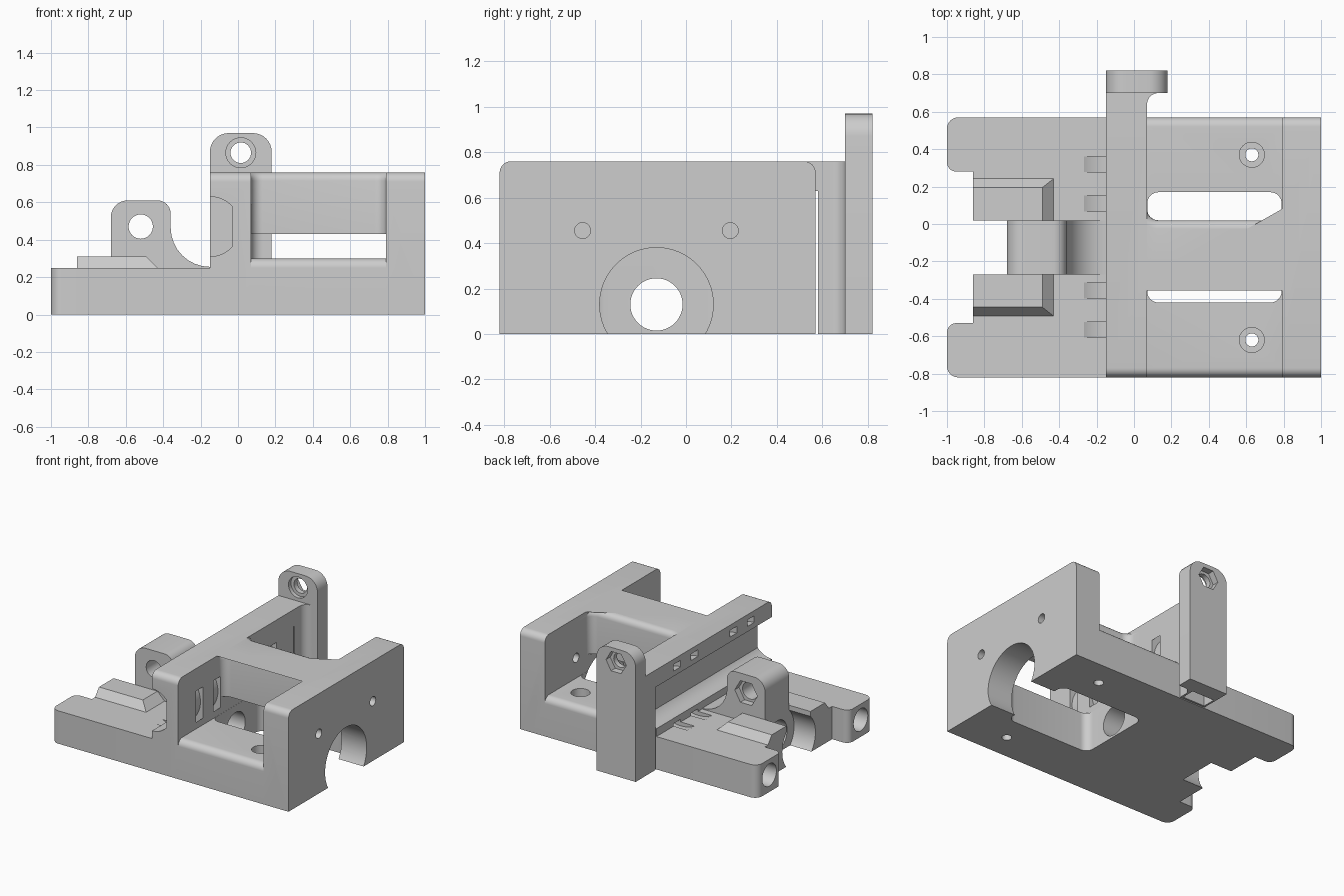
import bpy, bmesh, math
from mathutils import Vector

cube = bpy.data.objects.get("Cube")
if cube:
    bpy.data.objects.remove(cube, do_unlink=True)

grey = bpy.data.materials.new("plain grey")
grey.use_nodes = True
GREY = (0.61, 0.61, 0.61, 1)
grey.diffuse_color = GREY
grey.node_tree.nodes["Principled BSDF"].inputs["Base Color"].default_value = GREY

AXES = {"x": lambda u, v, w: (w, u, v),
        "y": lambda u, v, w: (u, w, v),
        "z": lambda u, v, w: (u, v, w)}


def outline(points, steps=8):
    """Closed 2D outline; a third value on a point rounds that corner."""
    out = []
    for i, p in enumerate(points):
        c = Vector((p[0], p[1], 0))
        if len(p) < 3:
            out.append(c)
            continue
        a, b, r = points[i - 1], points[(i + 1) % len(points)], p[2]
        da = (Vector((a[0], a[1], 0)) - c).normalized()
        db = (Vector((b[0], b[1], 0)) - c).normalized()
        half = da.angle(db) / 2
        mid = c + (da + db).normalized() * r / math.sin(half)
        v1 = (c + da * r / math.tan(half) - mid).normalized()
        v2 = (c + db * r / math.tan(half) - mid).normalized()
        out += [mid + v1.slerp(v2, k / steps) * r for k in range(steps + 1)]
    return out


def circle(u, v, r, sides=48):
    return [(u + r * math.cos(2 * math.pi * k / sides),
             v + r * math.sin(2 * math.pi * k / sides)) for k in range(sides)]


def rect(u0, u1, v0, v1, r=None):
    corners = [(u0, v0), (u1, v0), (u1, v1), (u0, v1)]
    return [(*c, r) for c in corners] if r else corners


def prism(name, axis, points, lo, hi, reshape=None):
    """Extrude an outline along an axis, with an optional mesh edit."""
    bm = bmesh.new()
    pts = outline(points)
    rings = [[bm.verts.new(AXES[axis](p.x, p.y, w)) for p in pts] for w in (lo, hi)]
    bm.faces.new(rings[0])
    bm.faces.new(rings[1])
    for i in range(len(pts)):
        bm.faces.new((rings[0][i - 1], rings[0][i], rings[1][i], rings[1][i - 1]))
    bmesh.ops.recalc_face_normals(bm, faces=bm.faces)
    if reshape:
        reshape(bm)
    mesh = bpy.data.meshes.new(name)
    bm.to_mesh(mesh)
    bm.free()
    mesh.materials.append(grey)
    ob = bpy.data.objects.new(name, mesh)
    bpy.context.collection.objects.link(ob)
    return ob


def combine(target, other, operation):
    """Apply a boolean at once and remove the other object."""
    mod = target.modifiers.new("combine", "BOOLEAN")
    mod.operation, mod.object, mod.solver = operation, other, "EXACT"
    bpy.context.view_layer.update()
    deps = bpy.context.evaluated_depsgraph_get()
    mesh = bpy.data.meshes.new_from_object(target.evaluated_get(deps))
    target.modifiers.clear()
    target.data = mesh
    bpy.data.objects.remove(other, do_unlink=True)


def add(*args, **kw):
    combine(body, prism("part", *args, **kw), "UNION")


def cut(*args, **kw):
    combine(body, prism("cutter", *args, **kw), "DIFFERENCE")


FRONT, BACK, MID = -0.82, 0.57, -0.125
SLOT_F, SLOT_B = -0.27, 0.02


def side_profile(height):
    return [(FRONT, 0), (BACK, 0), (BACK, height, 0.05), (FRONT, height, 0.05)]


# Floor and the two upright walls
body = prism("carriage_body", "x", side_profile(0.30), -0.05, 0.9)
add("x", side_profile(0.76), 0.79, 1.0)
add("x", side_profile(0.76), -0.15, 0.07)

# Left plate with stepped, slotted edge
add("z", [(0, FRONT), (0, BACK), (-1, BACK, 0.06), (-1, 0.28, 0.05), (-0.86, 0.28),
          (-0.86, SLOT_B), (-0.5, SLOT_B), (-0.5, SLOT_F), (-0.86, SLOT_F),
          (-0.86, -0.53), (-1, -0.53, 0.05), (-1, FRONT, 0.06)], 0, 0.25)


# Raised pads with sloped outer sides
def pad_slope(bm):
    for v in bm.verts:
        if v.co.z > 0.3:
            v.co.x = min(v.co.x, -0.49)
            v.co.y = MID + max(-0.32, min(0.32, v.co.y - MID))


add("z", rect(-0.86, -0.42, SLOT_B, 0.25), 0.24, 0.31, reshape=pad_slope)
add("z", rect(-0.86, -0.42, -0.50, SLOT_F), 0.24, 0.31, reshape=pad_slope)

# Hinge lug with curved inner side
add("y", [(-0.68, 0), (-0.1, 0), (-0.1, 0.255), (-0.36, 0.255, 0.21),
          (-0.36, 0.61, 0.07), (-0.68, 0.61, 0.09)], SLOT_F, SLOT_B)


# Bridge between the walls, flared into them, with a rounded top
def round_top(bm):
    top = [e for e in bm.edges if all(v.co.z > 0.75 for v in e.verts)]
    bmesh.ops.bevel(bm, geom=top, offset=0.045, segments=5, profile=0.5, affect="EDGES")


add("z", [(0, -0.4), (0.07, -0.4), (0.07, SLOT_F, 0.06), (0.79, SLOT_F, 0.06),
          (0.79, -0.4), (0.88, -0.4), (0.88, 0.15), (0.79, 0.15),
          (0.79, SLOT_B, 0.06), (0.07, SLOT_B, 0.06), (0.07, 0.15), (0, 0.15)],
    0.43, 0.76, reshape=round_top)


# Rear arm and tall bolt column
def arm_outline(front, back):
    return [(-0.15, front), (0.07, front), (0.07, 0.70, 0.06), (0.16, 0.70),
            (0.16, back), (-0.15, back)]


add("z", arm_outline(0.5, 0.76), 0.63, 0.76)
add("y", [(-0.15, 0), (0.18, 0), (0.18, 0.97, 0.1), (-0.15, 0.97, 0.1)], 0.70, 0.82)

# Floor opening, motor arch and drive bore
cut("z", rect(0.071, 0.789, -0.42, 0.17, 0.06), -0.1, 0.35)
cut("x", circle(-0.13, 0.13, 0.25, 64), 0.76, 1.1)
cut("x", circle(-0.13, 0.13, 0.115), -1.1, 0.2)
cut("x", circle(-0.13, 0.13, 0.2), -1.1, -0.68)

# Bearing trough with flattened back
trough = prism("trough", "y", circle(-0.15, 0.47, 0.16, 64), -1, 0.575)
combine(trough, prism("flat", "y", rect(-0.03, 0.2, 0.2, 0.8), -1.1, 0.7), "DIFFERENCE")
combine(body, trough, "DIFFERENCE")

# Curved strap slots
for y in (-0.565, -0.355, 0.11, 0.32):
    strap = prism("strap", "y", circle(-0.15, 0.47, 0.25, 64), y - 0.042, y + 0.042)
    core = prism("core", "y", circle(-0.15, 0.47, 0.2, 64), y - 0.1, y + 0.1)
    combine(strap, core, "DIFFERENCE")
    combine(body, strap, "DIFFERENCE")

# Paired screw holes, floor counterbores and rod sockets
for side in (-1, 1):
    cut("x", circle(-0.13 + side * 0.325, 0.455, 0.035, 24), 0.7, 1.1)
    cut("z", circle(0.63, MID + side * 0.495, 0.035, 24), -0.1, 0.4)
    cut("z", circle(0.63, MID + side * 0.495, 0.067, 32), 0.2, 0.4)
    cut("x", circle(MID + side * 0.55, 0.13, 0.085, 32), -1.1, -0.25)

# Column and lug bolt holes with hexagonal nut seats
cut("y", circle(0.015, 0.865, 0.055, 32), 0.6, 0.9)
cut("y", circle(0.015, 0.865, 0.08, 32), 0.6, 0.73)
cut("y", circle(0.015, 0.865, 0.085, 6), 0.77, 0.9)
cut("y", circle(-0.52, 0.47, 0.065, 32), -0.4, 0.1)
cut("y", circle(-0.52, 0.47, 0.095, 6), -0.03, 0.1)

# Thin hollow sleeve under the rear arm
sleeve = prism("support_sleeve", "z", arm_outline(0.58, 0.705), 0, 0.63)
combine(sleeve, prism("hollow", "z", rect(-0.135, 0.055, 0.595, 0.698), -0.1, 0.625), "DIFFERENCE")

for ob in (body, sleeve):
    bpy.ops.object.select_all(action="DESELECT")
    ob.select_set(True)
    bpy.context.view_layer.objects.active = ob
    bpy.ops.object.shade_smooth_by_angle(angle=math.radians(30))
